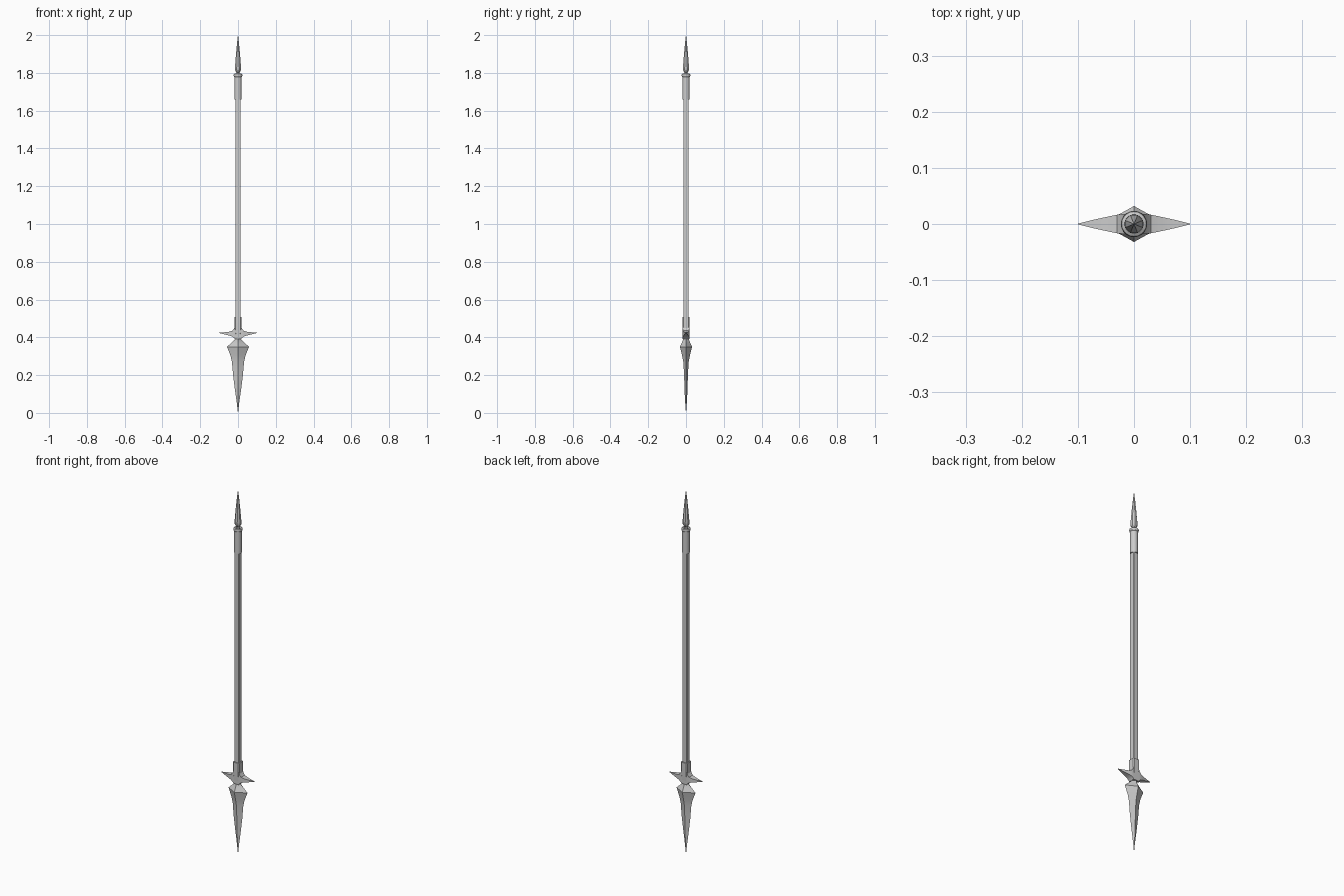
import bpy, bmesh, math
from mathutils import Vector

if "Cube" in bpy.data.objects:
    bpy.data.objects.remove(bpy.data.objects["Cube"])


def loft(name, rings, angle=30):
    """Skin a list of equal-length point rings and cap both ends."""
    bm = bmesh.new()
    loops = [[bm.verts.new(p) for p in ring] for ring in rings]
    n = len(loops[0])
    for a, b in zip(loops, loops[1:]):
        for i in range(n):
            j = (i + 1) % n
            bm.faces.new((a[i], a[j], b[j], b[i]))
    bm.faces.new(loops[0])
    bm.faces.new(loops[-1])
    bmesh.ops.remove_doubles(bm, verts=bm.verts, dist=1e-5)
    bmesh.ops.recalc_face_normals(bm, faces=bm.faces)
    mesh = bpy.data.meshes.new(name)
    bm.to_mesh(mesh)
    bm.free()
    obj = bpy.data.objects.new(name, mesh)
    bpy.context.collection.objects.link(obj)
    bpy.ops.object.select_all(action='DESELECT')
    obj.select_set(True)
    bpy.context.view_layer.objects.active = obj
    bpy.ops.object.shade_smooth_by_angle(angle=math.radians(angle))
    return obj


def ngon(z, r, n, turn=0.0):
    return [Vector((r * math.cos(turn + math.tau * i / n),
                    r * math.sin(turn + math.tau * i / n), z)) for i in range(n)]


def rhombus(z, hx, hy):
    return [(hx, 0, z), (0, hy, z), (-hx, 0, z), (0, -hy, z)]


def chamfered(z, h, c):
    return [(h, c, z), (c, h, z), (-c, h, z), (-h, c, z),
            (-h, -c, z), (-c, -h, z), (c, -h, z), (h, -c, z)]


def slab(x, z0, z1, hy):
    return [(x, -hy, z0), (x, hy, z0), (x, hy, z1), (x, -hy, z1)]


# diamond-section blade, point down
blade = [(0.0, 0.0005, 0.0005), (0.05, 0.006, 0.004), (0.12, 0.016, 0.008),
         (0.20, 0.026, 0.010), (0.27, 0.032, 0.014), (0.305, 0.040, 0.021),
         (0.35, 0.058, 0.032), (0.37, 0.036, 0.023), (0.385, 0.019, 0.017),
         (0.395, 0.014, 0.015), (0.415, 0.018, 0.016)]
loft("blade", [rhombus(*s) for s in blade])

# cross guard: curved spikes to both sides
half = [(0.100, 0.423, 0.425, 0.0007), (0.070, 0.415, 0.427, 0.008),
        (0.045, 0.409, 0.430, 0.0135), (0.030, 0.404, 0.435, 0.0165),
        (0.021, 0.397, 0.447, 0.0175), (0.016, 0.390, 0.458, 0.0175)]
guard = half + [(-x, a, b, y) for x, a, b, y in reversed(half)]
loft("cross_guard", [slab(*s) for s in guard])

# socket holding the shaft
loft("socket", [chamfered(0.40, 0.017, 0.010), chamfered(0.45, 0.0195, 0.014),
                chamfered(0.508, 0.0195, 0.014)])

# square shaft
loft("shaft", [chamfered(0.48, 0.0138, 0.0122), chamfered(1.70, 0.0138, 0.0122)])

# round collar with a rolled lip and a dished end
collar = [(1.658, 0.019), (1.778, 0.019), (1.781, 0.022), (1.787, 0.0235),
          (1.793, 0.022), (1.796, 0.017), (1.790, 0.012), (1.790, 0.004)]
loft("collar", [ngon(z, r, 20) for z, r in collar])

# butt spike on a narrow neck
spike = [(1.785, 0.010), (1.800, 0.008), (1.806, 0.012), (1.815, 0.0175),
         (1.830, 0.0175), (1.90, 0.0115), (1.96, 0.0055), (2.0, 0.0004)]
loft("butt_spike", [ngon(z, r, 8, math.pi / 8) for z, r in spike])
